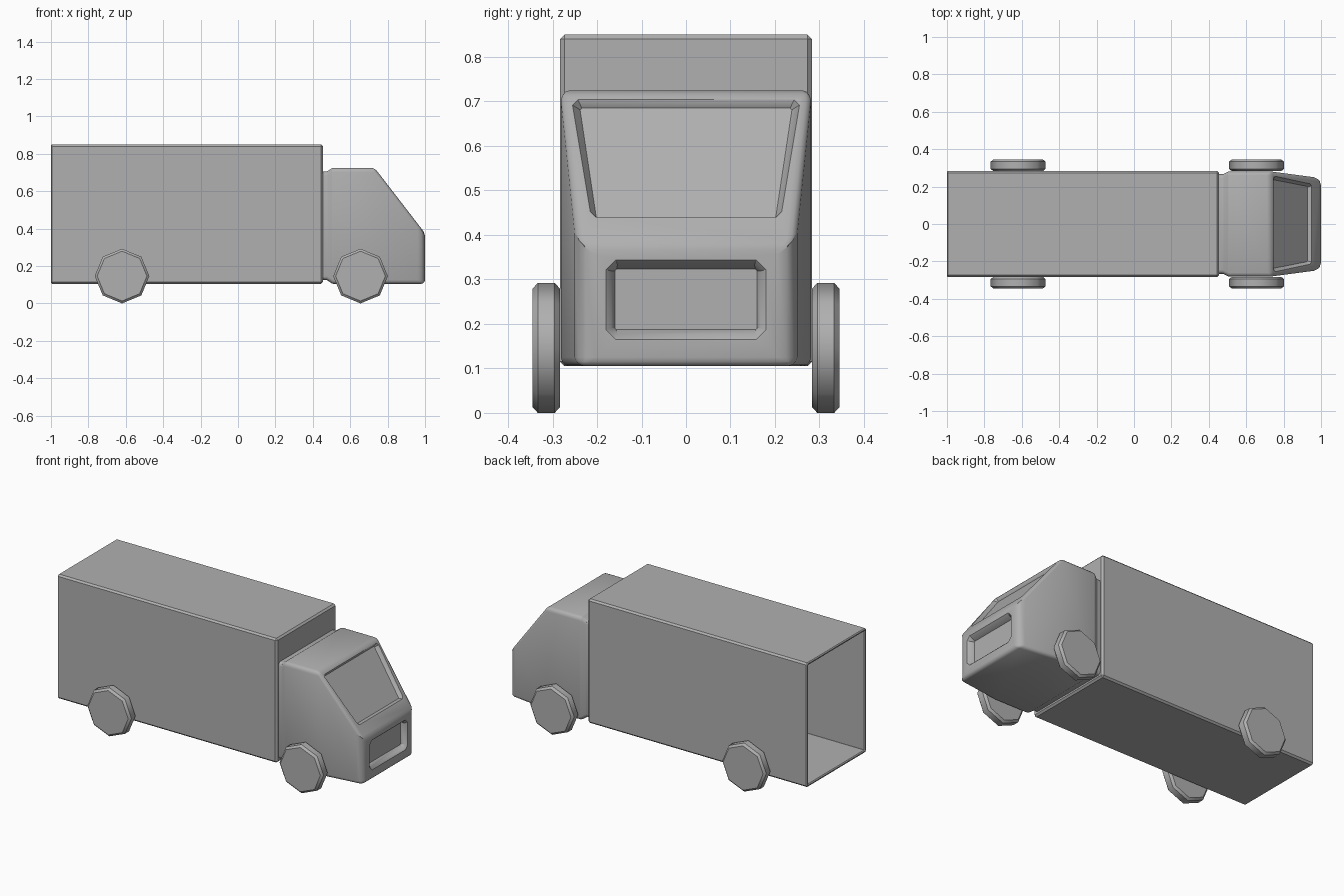
import bpy, bmesh, math
from mathutils import Matrix

if "Cube" in bpy.data.objects:
    bpy.data.objects.remove(bpy.data.objects["Cube"])

# Dark grey paint shared by all parts
paint = bpy.data.materials.new("dark_grey")
paint.diffuse_color = (0.435, 0.435, 0.435, 1)
paint.use_nodes = True
paint.node_tree.nodes["Principled BSDF"].inputs["Base Color"].default_value = paint.diffuse_color


def add_object(name, bm):
    bmesh.ops.recalc_face_normals(bm, faces=bm.faces)
    mesh = bpy.data.meshes.new(name)
    bm.to_mesh(mesh)
    bm.free()
    mesh.materials.append(paint)
    ob = bpy.data.objects.new(name, mesh)
    bpy.context.collection.objects.link(ob)
    return ob


def loft(loops):
    """Closed solid through rings with equal point counts."""
    bm = bmesh.new()
    rings = [[bm.verts.new(p) for p in loop] for loop in loops]
    n = len(rings[0])
    for a, b in zip(rings, rings[1:]):
        for i in range(n):
            bm.faces.new((a[i], a[(i + 1) % n], b[(i + 1) % n], b[i]))
    bm.faces.new(rings[0])
    bm.faces.new(rings[-1])
    bmesh.ops.recalc_face_normals(bm, faces=bm.faces)
    return bm


def section(x, w, z0, z1):
    return [(x, -w, z0), (x, w, z0), (x, w, z1), (x, -w, z1)]


def sharp_edges(bm, angle=0.3):
    return [e for e in bm.edges if e.calc_face_angle(0) > angle]


def bevel(bm, edges, width, segments=1):
    bmesh.ops.bevel(bm, geom=edges, offset=width, segments=segments,
                    profile=0.5, affect='EDGES', clamp_overlap=True)


def apply(ob, mod):
    bpy.ops.object.select_all(action='DESELECT')
    ob.select_set(True)
    bpy.context.view_layer.objects.active = ob
    bpy.ops.object.modifier_apply(modifier=mod.name)


def frame(w0, w1, z0, z1, c):
    """Trapezoid in (y, z) with chamfered corners."""
    return [(-w0 + c, z0), (w0 - c, z0), (w0, z0 + c), (w1, z1 - c),
            (w1 - c, z1), (-w1 + c, z1), (-w1, z1 - c), (-w0, z0 + c)]


# Cargo box, open at the back
bm = loft([section(-1, 0.283, 0.105, 0.85), section(0.455, 0.283, 0.105, 0.85)])
bevel(bm, [e for e in bm.edges if max(v.co.x for v in e.verts) > 0], 0.01)
bmesh.ops.delete(bm, geom=[f for f in bm.faces if f.normal.x < -0.9],
                 context='FACES_ONLY')
box = add_object("cargo_box", bm)
mod = box.modifiers.new("walls", 'SOLIDIFY')
mod.thickness = 0.016
mod.offset = -1
mod.use_even_offset = True
apply(box, mod)
# Softened rim of the opening
bm = bmesh.new()
bm.from_mesh(box.data)
bevel(bm, [e for e in sharp_edges(bm, 1.2)
           if max(v.co.x for v in e.verts) < -0.99], 0.005)
bm.to_mesh(box.data)
bm.free()

# Cab with tapered nose and a narrower neck at the rear
bm = loft([section(0.445, 0.266, 0.125, 0.705),
           section(0.475, 0.266, 0.125, 0.705),
           section(0.505, 0.281, 0.105, 0.725),
           section(0.73, 0.281, 0.105, 0.725),
           section(1.0, 0.245, 0.105, 0.375)])
weights = bm.edges.layers.float.new("bevel_weight_edge")
for e in sharp_edges(bm):
    a, b = (v.co for v in e.verts)
    nose = min(a.x, b.x) > 0.9 and abs(a.z - b.z) > 0.1
    neck = max(a.x, b.x) < 0.6 and abs(a.x - b.x) < 0.01
    e[weights] = 1.0 if nose else 0.1 if neck else 0.5
cab = add_object("cab", bm)
mod = cab.modifiers.new("rounding", 'BEVEL')
mod.limit_method = 'WEIGHT'
mod.width = 0.04
mod.segments = 3
apply(cab, mod)


# Windscreen and grille recesses
def windscreen(points, depth):
    return [(0.73 + (0.725 - z) * 0.27 / 0.35 - 0.79 * depth, y,
             z - 0.61 * depth) for y, z in points]


def grille(points, depth):
    return [(1.0 - depth, y, z) for y, z in points]


recesses = [
    [windscreen(frame(0.222, 0.263, 0.435, 0.71, 0.012), -0.012),
     windscreen(frame(0.215, 0.255, 0.44, 0.704, 0.012), 0.0),
     windscreen(frame(0.202, 0.238, 0.45, 0.697, 0.004), 0.02)],
    [grille(frame(0.190, 0.190, 0.158, 0.351, 0.025), -0.01),
     grille(frame(0.180, 0.180, 0.165, 0.344, 0.022), 0.0),
     grille(frame(0.168, 0.168, 0.177, 0.333, 0.014), 0.012),
     grille(frame(0.160, 0.160, 0.187, 0.323, 0.004), 0.035)],
]
for loops in recesses:
    cutter = add_object("recess_cutter", loft(loops))
    cutter.hide_render = True
    mod = cab.modifiers.new("recess", 'BOOLEAN')
    mod.operation = 'DIFFERENCE'
    mod.solver = 'EXACT'
    mod.object = cutter
    apply(cab, mod)
    bpy.data.objects.remove(cutter)
bpy.ops.object.shade_smooth_by_angle(angle=math.radians(32))

# Eight-sided wheels, treads shaded smooth around the rim
for x, end in ((-0.62, "rear"), (0.655, "front")):
    for side, label in ((-1, "near"), (1, "far")):
        bm = bmesh.new()
        bmesh.ops.create_cone(bm, cap_ends=True, segments=8, radius1=0.146,
                              radius2=0.146, depth=0.062)
        bevel(bm, sharp_edges(bm, 1.2), 0.012)
        for f in bm.faces:
            f.smooth = len(f.verts) == 4
        for e in bm.edges:
            e.smooth = abs(e.verts[0].co.z - e.verts[1].co.z) > 0.001
        bm.transform(Matrix.Translation((x, side * 0.314, 0.146))
                     @ Matrix.Rotation(math.pi / 2, 4, 'X'))
        add_object(f"{end}_wheel_{label}", bm)
